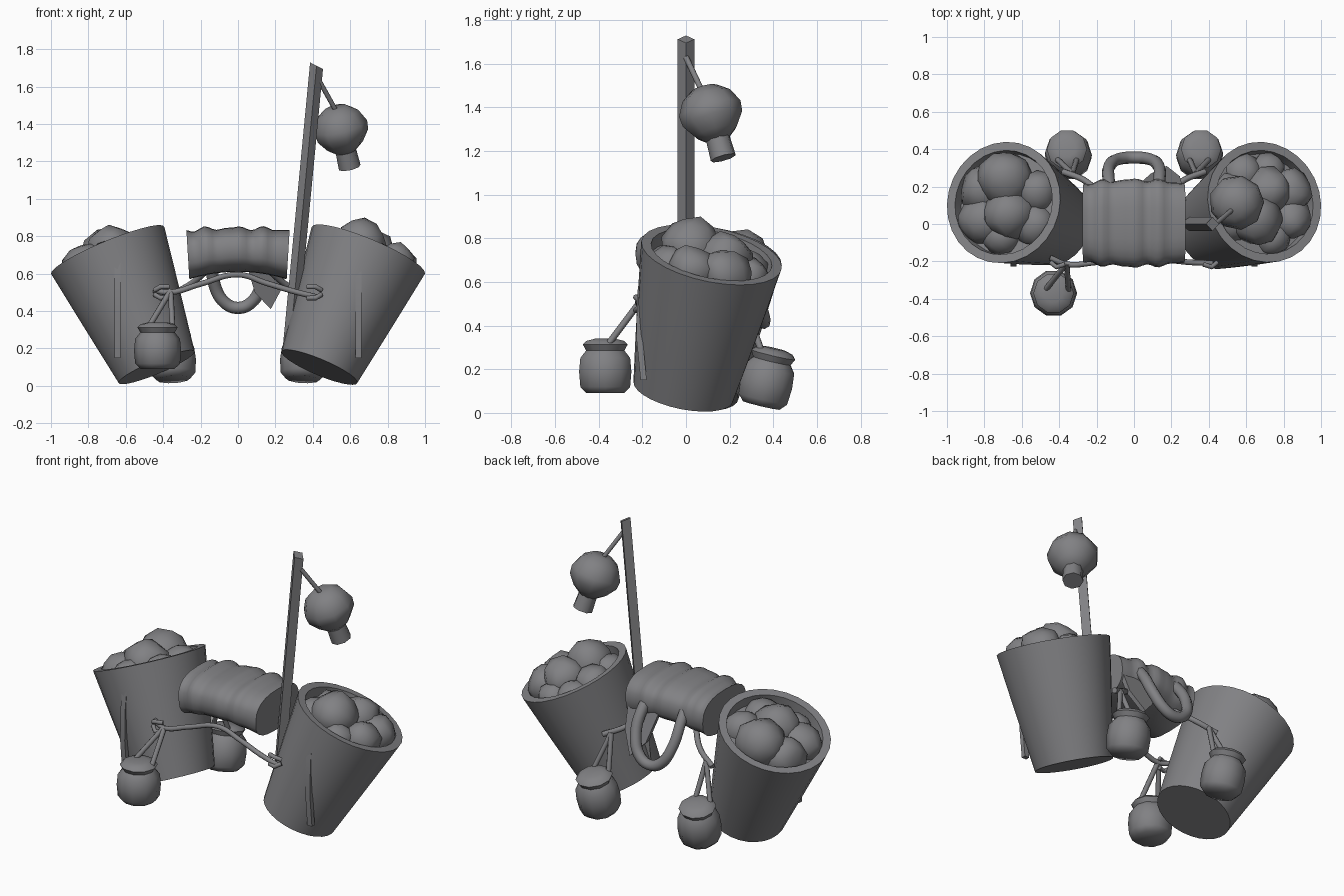
import bpy, bmesh, math, random
from mathutils import Vector, Matrix

if "Cube" in bpy.data.objects:
    bpy.data.objects.remove(bpy.data.objects["Cube"])

random.seed(4)
grey = bpy.data.materials.new("dark_grey")
grey.diffuse_color = (0.22, 0.22, 0.23, 1)
grey.use_nodes = True
grey.node_tree.nodes["Principled BSDF"].inputs["Base Color"].default_value = grey.diffuse_color


def finish(ob, angle=40):
    """Give the part its material and smooth shading with sharp edges."""
    ob.data.materials.clear()
    ob.data.materials.append(grey)
    bpy.ops.object.select_all(action='DESELECT')
    ob.select_set(True)
    bpy.context.view_layer.objects.active = ob
    bpy.ops.object.shade_smooth_by_angle(angle=math.radians(angle))
    return ob


def from_bmesh(name, bm, angle=40):
    bmesh.ops.recalc_face_normals(bm, faces=bm.faces)
    me = bpy.data.meshes.new(name)
    bm.to_mesh(me)
    bm.free()
    ob = bpy.data.objects.new(name, me)
    bpy.context.collection.objects.link(ob)
    return finish(ob, angle)


def frame(base, top):
    """Matrix at base whose local z points to top."""
    base, d = Vector(base), Vector(top) - Vector(base)
    rot = Vector((0, 0, 1)).rotation_difference(d).to_matrix().to_4x4()
    return Matrix.Translation(base) @ rot, d.length


def skin(bm, rings):
    """Join closed rings of points and cap both ends."""
    rows = [[bm.verts.new(p) for p in r] for r in rings]
    n = len(rows[0])
    for a, b in zip(rows, rows[1:]):
        for i in range(n):
            bm.faces.new((a[i], a[(i + 1) % n], b[(i + 1) % n], b[i]))
    bm.faces.new(rows[0])
    bm.faces.new(rows[-1])


def lathe(name, profile, base, top, segs=24, angle=40, deep=0.0):
    """Revolve (radius, fraction of height) pairs; deep widens the foot in y."""
    m, h = frame(base, top)
    rings = [[m @ Vector((r * math.cos(2 * math.pi * i / segs),
                          r * (1 + deep * (1 - z)) * math.sin(2 * math.pi * i / segs), z * h))
              for i in range(segs)] for r, z in profile]
    bm = bmesh.new()
    skin(bm, rings)
    return from_bmesh(name, bm, angle)


def tube(name, pts, r, smooth=True):
    """Round rope through the given points."""
    cu = bpy.data.curves.new(name, 'CURVE')
    cu.dimensions = '3D'
    cu.bevel_depth, cu.bevel_resolution, cu.resolution_u = r, 2, 6
    cu.use_fill_caps = True
    if smooth:
        sp = cu.splines.new('BEZIER')
        sp.bezier_points.add(len(pts) - 1)
        for b, p in zip(sp.bezier_points, pts):
            b.co = p
            b.handle_left_type = b.handle_right_type = 'AUTO'
    else:
        sp = cu.splines.new('POLY')
        sp.points.add(len(pts) - 1)
        for b, p in zip(sp.points, pts):
            b.co = (*p, 1)
    ob = bpy.data.objects.new(name, cu)
    bpy.context.collection.objects.link(ob)
    bpy.ops.object.select_all(action='DESELECT')
    ob.select_set(True)
    bpy.context.view_layer.objects.active = ob
    bpy.ops.object.convert(target='MESH')
    return finish(bpy.context.view_layer.objects.active, 50)


# Baskets: tapered tubs leaning outwards, filled close to the rim
basket = [(0.22, 0), (0.253, 0.3), (0.291, 0.65), (0.328, 1), (0.282, 1.0), (0.272, 0.91)]
ends = {"right": ((0.435, -0.012, 0.1), (0.697, 0.117, 0.725)),
        "left": ((-0.435, 0.01, 0.1), (-0.697, 0.115, 0.725))}
# Produce lumps: across, deep, height above the rim plane, radius
lumps = {"left": [(0.0, 0.13, -0.01, 0.15), (-0.14, 0.08, -0.05, 0.13), (-0.14, -0.09, -0.05, 0.13),
                  (0.02, -0.06, -0.02, 0.14), (0.16, 0.06, -0.08, 0.12), (-0.03, -0.17, -0.08, 0.11),
                  (0.15, -0.11, -0.09, 0.12)],
         "right": [(-0.05, -0.1, 0.0, 0.14), (0.02, 0.06, 0.0, 0.13), (0.16, 0.07, -0.02, 0.125),
                   (0.16, -0.08, -0.02, 0.11), (0.05, 0.18, -0.06, 0.1), (-0.15, 0.05, -0.08, 0.12),
                   (0.07, -0.18, -0.07, 0.1), (-0.15, -0.1, -0.08, 0.11), (-0.08, 0.17, -0.08, 0.11)]}
for side, (lo, hi) in ends.items():
    lathe(side + "_basket", basket, lo, hi, 28, deep=0.06)
    m, h = frame(lo, hi)
    bm = bmesh.new()
    for u, v, w, r in lumps[side]:
        spin = Matrix.Rotation(random.uniform(0, 6), 4, Vector((1, 2, 3)))
        made = bmesh.ops.create_icosphere(bm, subdivisions=2, radius=1)
        for vert in made["verts"]:
            k = r * random.uniform(0.9, 1.06)
            vert.co = m @ (Vector((u, v, h + w)) + (spin @ vert.co) * k)
    from_bmesh(side + "_produce", bm, 60)

# Thin strap down the front of each basket
for side, s in (("right", 1), ("left", -1)):
    bm = bmesh.new()
    path = [(0.70, -0.195), (0.55, -0.215), (0.35, -0.22), (0.15, -0.20)]
    skin(bm, [[(s * 0.643 + dx, y + dy, z) for dx, dy in
               ((-0.016, -0.008), (0.016, -0.008), (0.016, 0.02), (-0.016, 0.02))]
              for z, y in path])
    from_bmesh(side + "_basket_strap", bm)

# Padded saddle: gently ridged roll running across
bm = bmesh.new()
rings = []
for i in range(25):
    t = i / 12 - 1
    ridge = 0.008 * math.cos(t * 11 + 0.6) + 0.005 * math.sin(t * 17)
    low = 0.57 + 0.04 * (1 - t * t)
    high = 0.845 + ridge - 0.012 * t * t
    half_y = 0.232 + ridge * 0.8 - 0.02 * t * t
    ring = []
    for k in range(24):
        a = 2 * math.pi * k / 24
        c, s = math.cos(a), math.sin(a)
        y = half_y * math.copysign(abs(c) ** 0.75, c)
        z = (low + high) / 2 + (high - low) / 2 * math.copysign(abs(s) ** 0.75, s)
        ring.append((0.268 * t + 0.06 * t * (z - 0.7), y + 0.005, z))
    rings.append(ring)
skin(bm, rings)
from_bmesh("saddle", bm, 45)

# Pointed cloth flap hanging behind the saddle
bm = bmesh.new()
flap = [(0.03, 0.215, 0.70), (0.26, 0.20, 0.70), (0.245, 0.255, 0.54), (0.175, 0.31, 0.41), (0.09, 0.27, 0.50)]
skin(bm, [flap, [(x, y - 0.03, z) for x, y, z in flap]])
from_bmesh("rear_flap", bm)

# Rear loop
loop = [(-0.115, 0.12, 0.79), (-0.135, 0.23, 0.70), (-0.125, 0.32, 0.54), (-0.07, 0.35, 0.445)]
tube("rear_loop", loop + [(0, 0.355, 0.417)] + [(-x, y, z) for x, y, z in reversed(loop)], 0.033)

# Pole: square post leaning slightly, cut at a slant on top
m, h = frame((0.275, 0, 0.2), (0.42, 0, 1.712))
bm = bmesh.new()
skin(bm, [[m @ Vector((a * 0.036, b * 0.038, z - a * cut))
           for a, b in ((-1, 0), (0, -1), (1, 0), (0, 1))] for z, cut in ((0, 0), (h, 0.014))])
from_bmesh("pole", bm, 20)

# Hanging lamp: cord, squat faceted body and neck
tube("lamp_cord", [(0.435, 0.0, 1.63), (0.53, 0.08, 1.46)], 0.013, False)
axis = Vector((0.22, 0.26, -0.94)).normalized()
c = Vector((0.55, 0.115, 1.37))
lathe("lamp_body", [(0.06, 0), (0.115, 0.16), (0.148, 0.42), (0.143, 0.62), (0.10, 0.86), (0.055, 1)],
      c - axis * 0.125, c + axis * 0.125, 9, 60)
lathe("lamp_neck", [(0.055, 0), (0.06, 1)], c + axis * 0.09, c + axis * 0.215, 8, 50)

# Jars with pinched necks and domed covers
jar = [(0.09, 0), (0.12, 0.12), (0.126, 0.4), (0.12, 0.66), (0.092, 0.8),
       (0.108, 0.91), (0.09, 0.98), (0.05, 1.02)]
jars = {"front_jar": ((-0.43, -0.37, 0.09), (-0.43, -0.37, 0.335)),
        "back_right_jar": ((0.345, 0.345, 0.035), (0.36, 0.405, 0.29)),
        "back_left_jar": ((-0.345, 0.345, 0.035), (-0.36, 0.405, 0.29))}
for name, (lo, hi) in jars.items():
    lathe(name, jar, lo, hi, 10, 60)

# Ropes across the front and jar hangers
tube("front_rope", [(-0.45, -0.18, 0.51), (-0.36, -0.215, 0.50), (-0.2, -0.205, 0.545), (0, -0.19, 0.595),
                    (0.15, -0.19, 0.55), (0.30, -0.205, 0.505), (0.42, -0.21, 0.475)], 0.015)
for name, x in (("left", -0.48), ("right", -0.35)):
    tube("front_jar_hanger_" + name, [(-0.36, -0.21, 0.51), (x, -0.36, 0.31)], 0.015, False)
for side, s in (("right", 1), ("left", -1)):
    tube(side + "_back_rope", [(s * 0.15, 0.12, 0.63), (s * 0.26, 0.23, 0.54), (s * 0.38, 0.28, 0.48)], 0.017)
    for i, dx in enumerate((-0.06, 0.05)):
        tube(f"{side}_back_hanger_{i}", [(s * 0.33, 0.27, 0.50), (s * 0.355 + dx, 0.35, 0.27)],
             0.015, False)

# Small forked knots where the front rope meets the baskets
for side, s in (("right", 1), ("left", -1)):
    for i, dz in enumerate((0.03, -0.03)):
        tube(f"{side}_knot_{i}", [(s * 0.37, -0.215, 0.50 + dz), (s * 0.415, -0.23, 0.50 + dz),
                                  (s * 0.445, -0.205, 0.50 + dz * 0.4)], 0.013, False)
